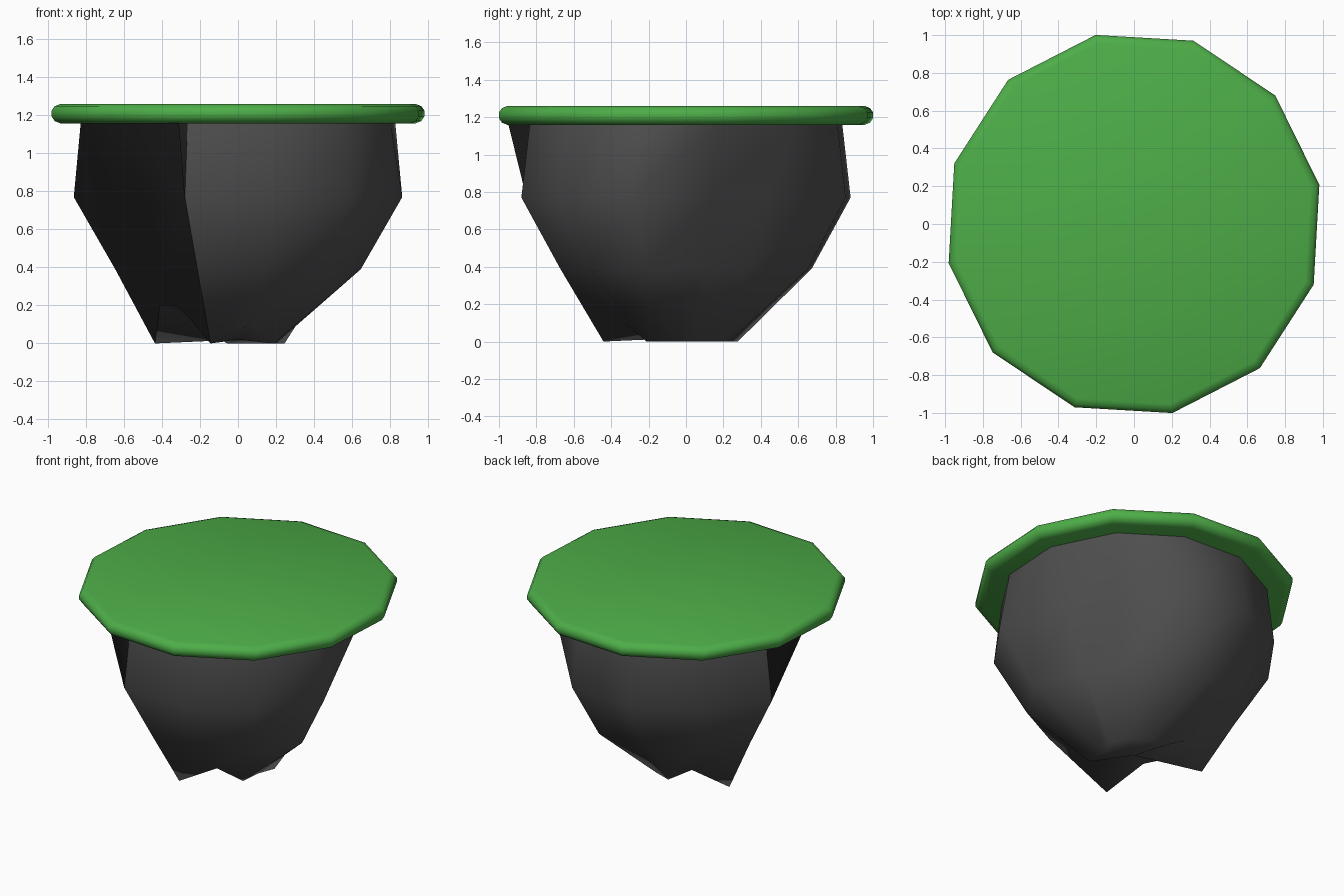
import bpy, bmesh, math

if "Cube" in bpy.data.objects:
    bpy.data.objects.remove(bpy.data.objects["Cube"])

N = 12
OFF = math.radians(11.7)


def material(name, rgb):
    m = bpy.data.materials.new(name)
    m.diffuse_color = (*rgb, 1)
    m.use_nodes = True
    m.node_tree.nodes["Principled BSDF"].inputs["Base Color"].default_value = m.diffuse_color
    return m


GREEN = material("leaf green", (0.075, 0.42, 0.065))
GREY = material("charcoal grey", (0.08, 0.08, 0.08))
BLACK = material("near black", (0.014, 0.014, 0.014))


def pt(i, r, z, ys=1.01):
    a = OFF + i * math.tau / N
    return (r * math.cos(a), r * ys * math.sin(a), z)


def make(name, faces, mat):
    """Build an object from a list of faces given as point tuples."""
    bm = bmesh.new()
    verts = {}
    for f in faces:
        vs = []
        for p in f:
            k = tuple(round(c, 4) for c in p)
            if k not in verts:
                verts[k] = bm.verts.new(p)
            vs.append(verts[k])
        bm.faces.new(vs)
    me = bpy.data.meshes.new(name)
    bm.to_mesh(me)
    bm.free()
    me.materials.append(mat)
    for p in me.polygons:
        p.use_smooth = True
    ob = bpy.data.objects.new(name, me)
    bpy.context.collection.objects.link(ob)
    return ob


def lid_ring(r, z):
    return [pt(i, r, z, 1.02) for i in range(N)]


# Lid: twelve-sided disc with a rounded rim
prof = [(0.955, 1.158), (0.985, 1.17), (1.002, 1.195), (1.002, 1.225), (0.985, 1.248), (0.955, 1.26)]
rings = [lid_ring(r, z) for r, z in prof]
faces = [rings[-1], rings[0][::-1]]
for lo, hi in zip(rings, rings[1:]):
    for i in range(N):
        j = (i + 1) % N
        faces.append([lo[i], lo[j], hi[j], hi[i]])
make("lid", faces, GREEN)

# Bowl columns: two bulging sides, two flattened sides, ragged foot
FLAT = (0, 1, 6, 7)
FOOT = {5: (0.46, 0), 8: (0.46, 0), 6: (0.42, 0.2), 7: (0.42, 0.2), 4: (0.33, 0.10), 9: (0.33, 0.10),
        3: (0.28, 0), 10: (0.28, 0), 2: (0.24, 0), 11: (0.21, 0)}


def column(i):
    i %= N
    k = 0.74 if i in FLAT else 1.0
    belly = 0.91 if i in (5, 11) else 0.89
    foot = FOOT.get(i, (0.25, 0))
    return [pt(i, *foot), pt(i, 0.68 * k, 0.39), pt(i, belly * k, 0.77), pt(i, 0.845, 1.16)]


shell, panel = [], []
for i in range(N):
    a, b = column(i), column(i + 1)
    for j in range(3):
        q = [a[j], b[j], b[j + 1], a[j + 1]]
        out = panel if i in (5, 6, 7) else shell
        if j == 2 and i in (1, 7):        # crease towards the outer column
            out += [[q[0], q[1], q[3]], [q[1], q[2], q[3]]]
        elif j == 2 and i in (5, 11):
            out += [[q[0], q[1], q[2]], [q[0], q[2], q[3]]]
        else:
            out.append(q)
# Floor fan
for i in range(N):
    shell.append([(0, 0, 0.02), column(i + 1)[0], column(i)[0]])
make("bowl", shell, GREY)
# Flattened panel with a small flare reaching the lid edge
panel.append([column(8)[2], pt(8, 0.99, 1.16), column(7)[3]])
make("flat_panel", panel, BLACK)
